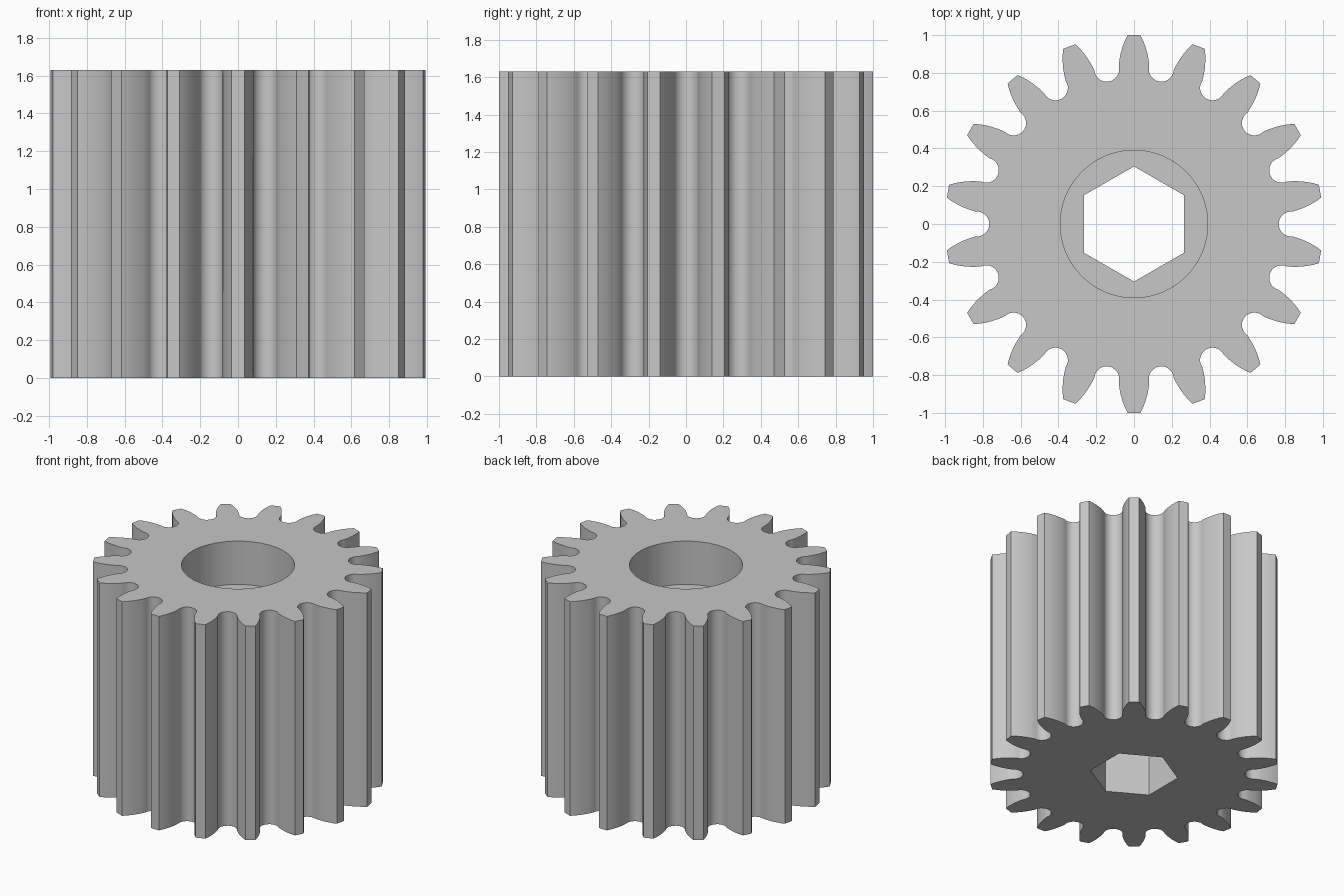
import bpy, bmesh
from math import cos, sin, pi, radians
from mathutils import Matrix, Vector

cube = bpy.data.objects.get("Cube")
if cube:
    bpy.data.objects.remove(cube, do_unlink=True)

TEETH = 18
HEIGHT = 1.63
BORE_DEPTH = 0.33
BORE_RADIUS = 0.39
HEX_RADIUS = 0.305

grey = bpy.data.materials.new("plain grey")
grey.use_nodes = True
colour = (0.57, 0.57, 0.57, 1)
grey.diffuse_color = colour
grey.node_tree.nodes["Principled BSDF"].inputs["Base Color"].default_value = colour


def circle(radius, sides):
    """Closed polygon with its first corner on +y."""
    return [Vector((radius * sin(2 * pi * i / sides), radius * cos(2 * pi * i / sides)))
            for i in range(sides)]


def gear_outline():
    """Curved flanks joined by round root valleys."""
    flank = [(0.034, 1.0), (0.048, 0.972), (0.06, 0.94), (0.07, 0.905), (0.077, 0.87)]
    root_centre, root_radius, steps = 0.832, 0.066, 14
    half_pitch = Matrix.Rotation(-pi / TEETH, 2)
    valley = []
    for i in range(steps + 1):
        a = radians(175 + 190 * i / steps)
        valley.append(half_pitch @ Vector((root_radius * cos(a),
                                           root_centre + root_radius * sin(a))))
    left = [Vector((-x, y)) for x, y in reversed(flank)]
    tooth = left + [Vector(p) for p in flank] + valley
    return [Matrix.Rotation(-2 * pi * t / TEETH, 2) @ p
            for t in range(TEETH) for p in tooth]


bm = bmesh.new()


def loop(points, z):
    verts = [bm.verts.new((p.x, p.y, z)) for p in points]
    edges = [bm.edges.new((verts[i - 1], verts[i])) for i in range(len(verts))]
    return verts, edges


def wall(lower, upper):
    a, b = lower[0], upper[0]
    for i in range(len(a)):
        bm.faces.new((a[i - 1], a[i], b[i], b[i - 1]))


def ring(outer, inner):
    bmesh.ops.triangle_fill(bm, use_beauty=True, use_dissolve=False,
                            edges=outer[1] + inner[1], normal=(0, 0, 1))


# Toothed outside, round counterbore from the top, hexagonal hole below it
outline, bore, hexagon = gear_outline(), circle(BORE_RADIUS, 72), circle(HEX_RADIUS, 6)
floor_z = HEIGHT - BORE_DEPTH
gear_bottom, gear_top = loop(outline, 0), loop(outline, HEIGHT)
bore_floor, bore_top = loop(bore, floor_z), loop(bore, HEIGHT)
hex_bottom, hex_top = loop(hexagon, 0), loop(hexagon, floor_z)

ring(gear_bottom, hex_bottom)
ring(gear_top, bore_top)
ring(bore_floor, hex_top)
wall(gear_bottom, gear_top)
wall(bore_floor, bore_top)
wall(hex_bottom, hex_top)
bmesh.ops.recalc_face_normals(bm, faces=bm.faces[:])

mesh = bpy.data.meshes.new("spur_gear")
bm.to_mesh(mesh)
bm.free()
mesh.materials.append(grey)
gear = bpy.data.objects.new("spur_gear", mesh)
bpy.context.collection.objects.link(gear)

# Smooth flanks and bore, sharp tips and rims
bpy.ops.object.select_all(action='DESELECT')
gear.select_set(True)
bpy.context.view_layer.objects.active = gear
bpy.ops.object.shade_smooth_by_angle(angle=radians(28))
